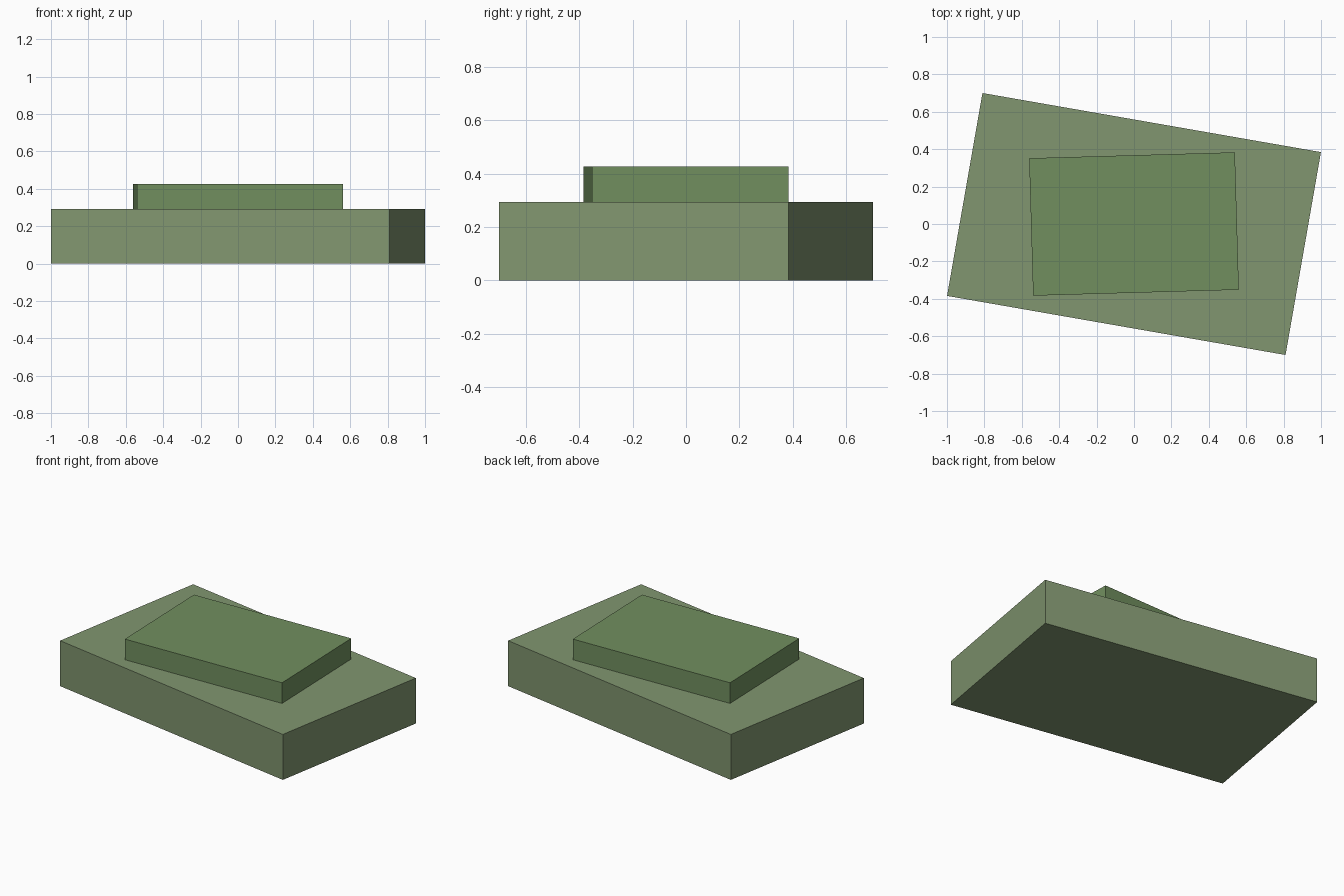
import bpy
from math import radians

if "Cube" in bpy.data.objects:
    bpy.data.objects.remove(bpy.data.objects["Cube"])


def slab(name, size, z_bottom, turn, color):
    """Flat box centred on the z axis, turned about z."""
    bpy.ops.mesh.primitive_cube_add(
        size=1,
        location=(0, 0, z_bottom + size[2] / 2),
        rotation=(0, 0, radians(turn)),
    )
    obj = bpy.context.object
    obj.name = name
    obj.scale = size
    bpy.ops.object.transform_apply(location=False, rotation=False, scale=True)
    mat = bpy.data.materials.new(name + "_color")
    mat.diffuse_color = (*color, 1)
    mat.use_nodes = True
    mat.node_tree.nodes["Principled BSDF"].inputs["Base Color"].default_value = mat.diffuse_color
    obj.data.materials.append(mat)
    return obj


BASE_HEIGHT = 0.293

# Wide lower slab
slab("lower_slab", (1.837, 1.101, BASE_HEIGHT), 0, -9.9, (0.22, 0.305, 0.162))

# Smaller slab resting on top, turned slightly the other way
slab("upper_slab", (1.10, 0.735, 0.133), BASE_HEIGHT, 1.65, (0.165, 0.275, 0.114))
